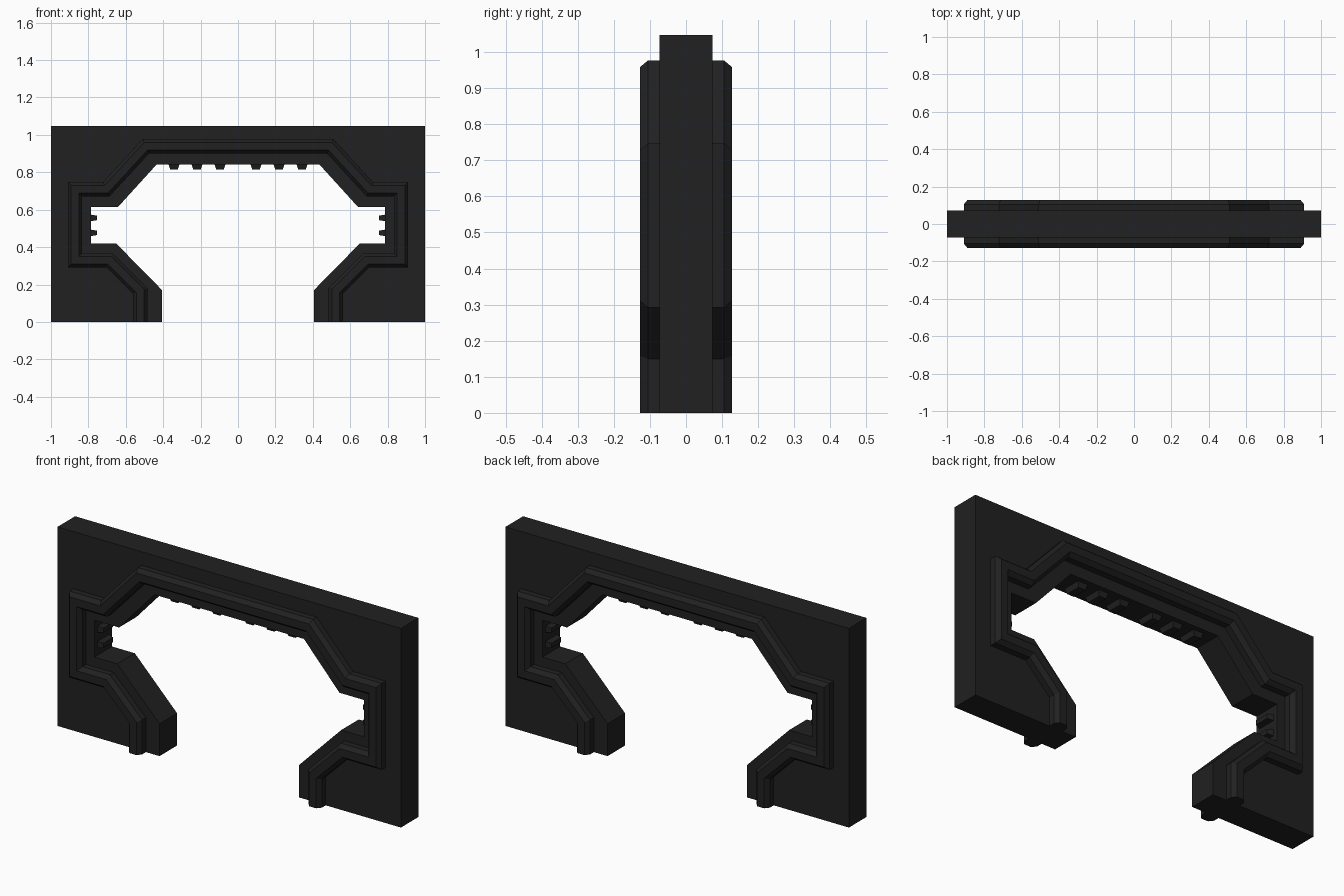
import bpy, bmesh
from mathutils import Vector

if "Cube" in bpy.data.objects:
    bpy.data.objects.remove(bpy.data.objects["Cube"])

dark = bpy.data.materials.new("dark_metal")
dark.diffuse_color = (0.015, 0.015, 0.015, 1)
dark.use_nodes = True
dark.node_tree.nodes["Principled BSDF"].inputs["Base Color"].default_value = dark.diffuse_color


def finish(name, bm):
    bmesh.ops.recalc_face_normals(bm, faces=bm.faces[:])
    mesh = bpy.data.meshes.new(name)
    bm.to_mesh(mesh)
    bm.free()
    mesh.materials.append(dark)
    obj = bpy.data.objects.new(name, mesh)
    bpy.context.collection.objects.link(obj)
    return obj


def loft(name, rings):
    """Skin closed rings of points and cap both ends."""
    bm = bmesh.new()
    vs = [[bm.verts.new(p) for p in r] for r in rings]
    n = len(vs[0])
    for a, b in zip(vs, vs[1:]):
        for i in range(n):
            j = (i + 1) % n
            bm.faces.new((a[i], a[j], b[j], b[i]))
    bm.faces.new(vs[0])
    bm.faces.new(vs[-1])
    return finish(name, bm)


def symmetric(half):
    """Right-hand path from the floor up, continued down the left side."""
    return half + [(-x, z) for x, z in reversed(half)]


# Wall slab with the stepped gateway opening
T = 0.073
opening = symmetric([(0.406, 0), (0.406, 0.17), (0.652, 0.42), (0.785, 0.42),
                     (0.785, 0.614), (0.642, 0.614), (0.435, 0.842)])
outline = opening + [(-1, 0), (-1, 1.048), (1, 1.048), (1, 0)]
loft("gate_wall", [[(x, y, z) for x, z in outline] for y in (-T, T)])

# Raised chamfered trim following the opening on both faces
trim = [Vector(p) for p in symmetric(
    [(0.562, 0), (0.562, 0.15), (0.704, 0.292), (0.91, 0.292),
     (0.91, 0.747), (0.722, 0.747), (0.51, 0.977)])]
section = [(0, T), (0, 0.105), (0.018, 0.127), (0.059, 0.127),
           (0.077, 0.105), (0.077, T)]


def inset(path, d):
    """Mitred offset of an open path toward its left side."""
    normals = [Vector((-(b - a).y, (b - a).x)).normalized()
               for a, b in zip(path, path[1:])]
    pairs = zip(path, [normals[0]] + normals, normals + [normals[-1]])
    return [p + (a + b) * d / (1 + a.dot(b)) for p, a, b in pairs]


for name, side in (("front_trim", -1), ("back_trim", 1)):
    lines = [(inset(trim, d), side * y) for d, y in section]
    loft(name, [[(path[i].x, y, path[i].y) for path, y in lines]
                for i in range(len(trim))])


# Small tapered teeth set into the opening
def tooth(name, base, direction, along, half_width, tip_width, height):
    base, direction, along = Vector(base), Vector(direction), Vector(along)
    rings = []
    for h, w, d in ((-0.005, half_width, 0.05), (height, tip_width, 0.04)):
        c = base + direction * h
        rings.append([c + along * (s * w) + Vector((0, t * d, 0))
                      for s, t in ((-1, -1), (1, -1), (1, 1), (-1, 1))])
    loft(name, rings)


for s in (-1, 1):
    for x in (0.096, 0.219, 0.342):
        tooth("ceiling_tooth", (s * x, 0, 0.842), (0, 0, -1), (1, 0, 0),
              0.031, 0.02, 0.027)
    for z in (0.476, 0.556):
        tooth("side_tooth", (s * 0.785, 0, z), (-s, 0, 0), (0, 0, 1),
              0.018, 0.012, 0.03)
